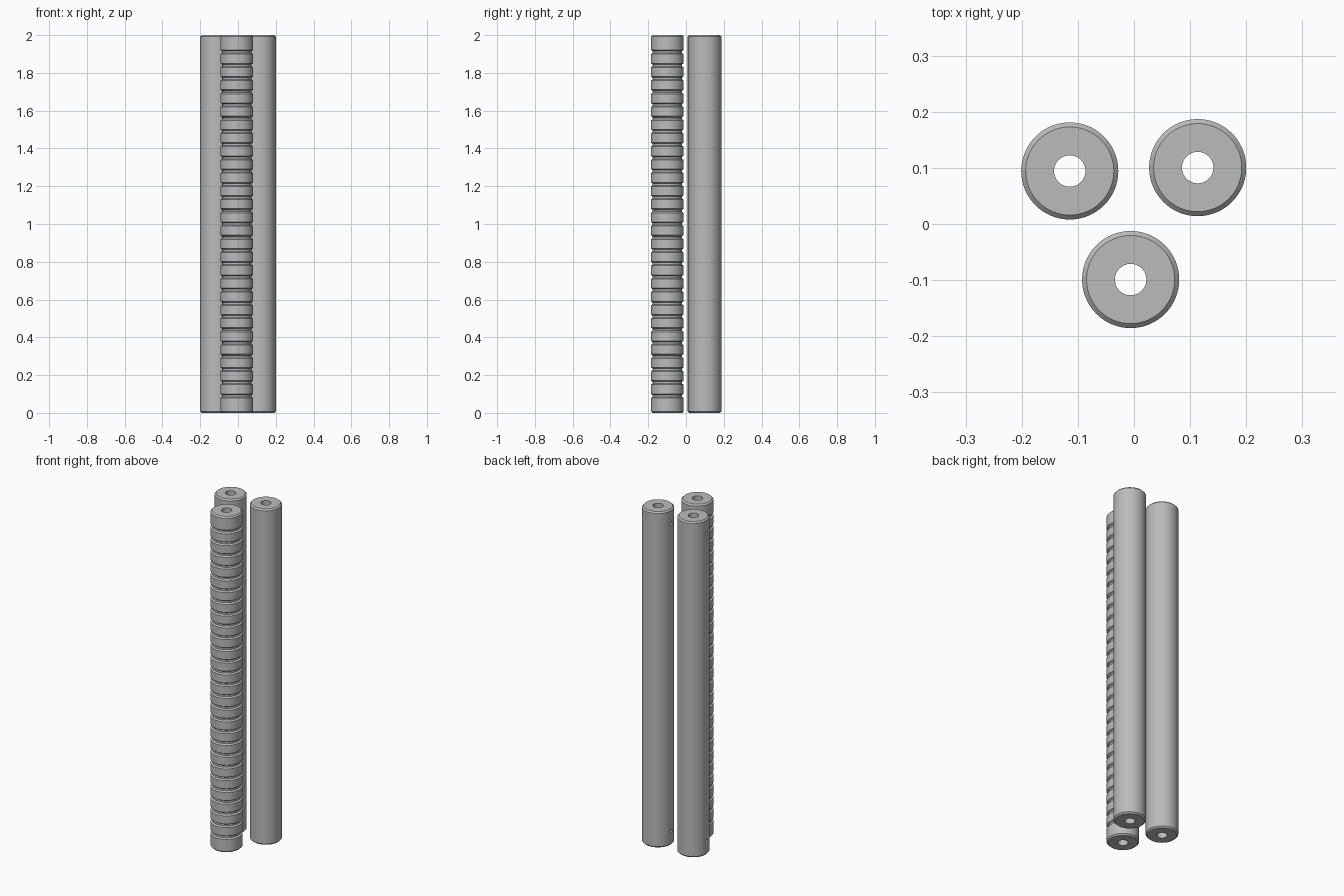
import bpy, bmesh, math
from mathutils import Matrix

if "Cube" in bpy.data.objects:
    bpy.data.objects.remove(bpy.data.objects["Cube"])

LENGTH, RADIUS, BORE, CHAMFER = 2.0, 0.0865, 0.028, 0.008
SEGMENTS = 96

steel = bpy.data.materials.new("steel grey")
steel.diffuse_color = (0.5, 0.5, 0.5, 1.0)
steel.use_nodes = True
steel.node_tree.nodes["Principled BSDF"].inputs["Base Color"].default_value = steel.diffuse_color


def add_object(name, bm):
    mesh = bpy.data.meshes.new(name)
    bm.to_mesh(mesh)
    bm.free()
    mesh.materials.append(steel)
    obj = bpy.data.objects.new(name, mesh)
    bpy.context.collection.objects.link(obj)
    return obj


def lathe(profile):
    """Closed ring of (radius, z) points swept around the z axis."""
    bm = bmesh.new()
    rings = []
    for s in range(SEGMENTS):
        a = 2 * math.pi * s / SEGMENTS
        rings.append([bm.verts.new((r * math.cos(a), r * math.sin(a), z)) for r, z in profile])
    n = len(profile)
    for s in range(SEGMENTS):
        p, q = rings[s], rings[(s + 1) % SEGMENTS]
        for i in range(n):
            j = (i + 1) % n
            bm.faces.new((p[i], q[i], q[j], p[j]))
    bmesh.ops.recalc_face_normals(bm, faces=bm.faces)
    return bm


def make_rod(name, x, y, grooves=()):
    # chamfered outer wall with optional grooves, then the through bore
    profile = [(BORE, 0), (RADIUS - CHAMFER, 0), (RADIUS, CHAMFER)]
    for z in grooves:
        deep = RADIUS - 0.009
        profile += [(RADIUS, z - 0.011), (deep, z - 0.005), (deep, z + 0.005), (RADIUS, z + 0.011)]
    profile += [(RADIUS, LENGTH - CHAMFER), (RADIUS - CHAMFER, LENGTH), (BORE, LENGTH)]
    rod = add_object(name, lathe(profile))
    rod.location = (x, y, 0)

    # small side holes near both ends, reaching into the bore
    bm = bmesh.new()
    for z in (0.085, LENGTH - 0.085):
        turn = Matrix.Translation((-0.06, 0, z)) @ Matrix.Rotation(math.pi / 2, 4, 'Y')
        bmesh.ops.create_cone(bm, cap_ends=True, segments=24, radius1=0.009,
                              radius2=0.009, depth=0.08, matrix=turn)
    cutter = add_object(name + "_hole_cutter", bm)
    cutter.location = rod.location
    cutter.hide_render = True
    cutter.hide_set(True)
    cut = rod.modifiers.new("side holes", 'BOOLEAN')
    cut.operation, cut.solver, cut.object = 'DIFFERENCE', 'EXACT', cutter

    # bake the cut and remove the helper
    bpy.context.view_layer.update()
    bpy.ops.object.select_all(action='DESELECT')
    bpy.context.view_layer.objects.active = rod
    rod.select_set(True)
    bpy.ops.object.modifier_apply(modifier=cut.name)
    bpy.data.objects.remove(cutter)
    bpy.ops.object.shade_smooth_by_angle(angle=math.radians(25))


make_rod("back_left_rod", -0.1145, 0.0945)
make_rod("back_right_rod", 0.1135, 0.1005)
make_rod("front_grooved_rod", -0.006, -0.099, [0.09 + 0.07 * i for i in range(27)])
